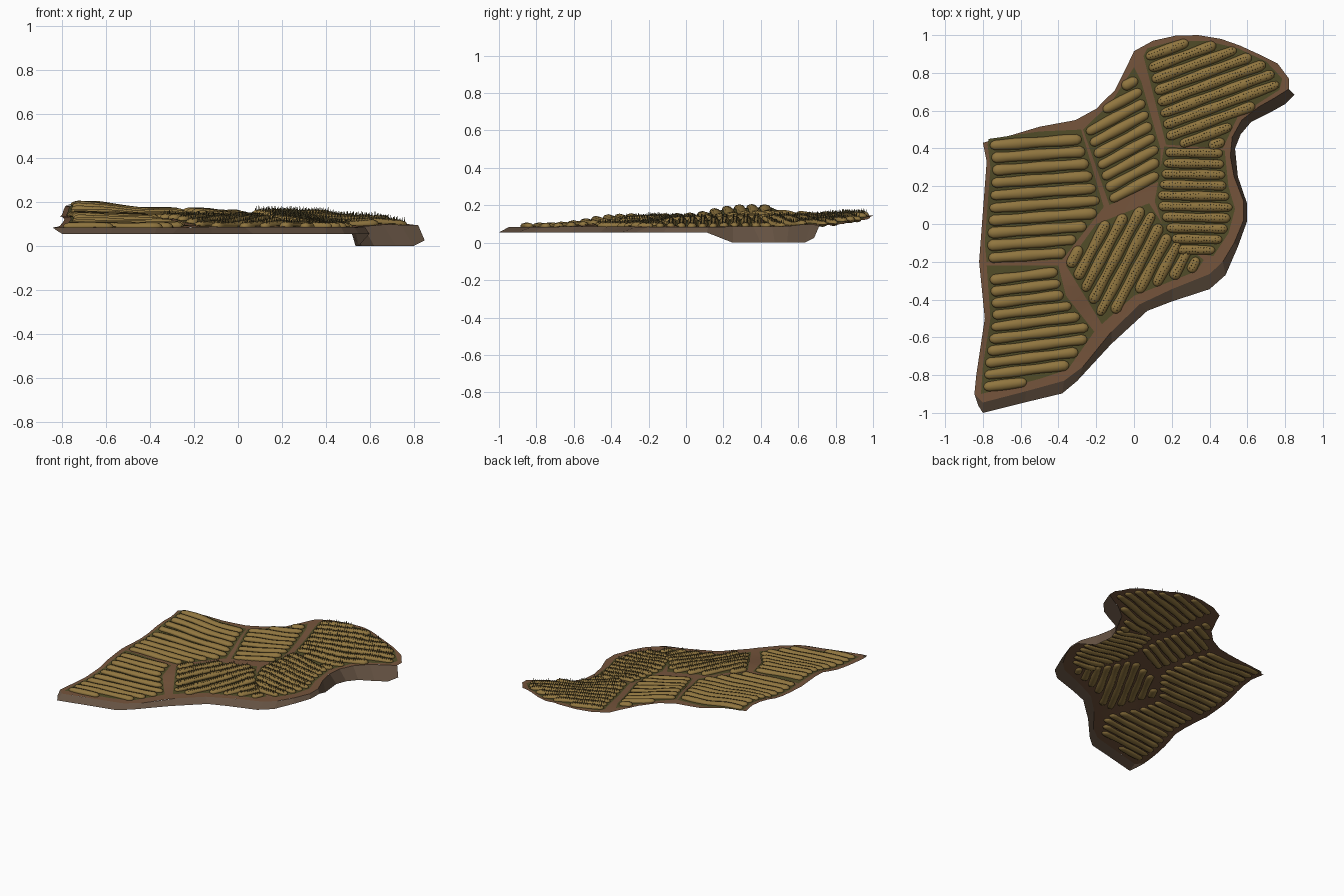
import bpy, bmesh, random
from math import sin, cos, pi, radians, sqrt
from mathutils import Vector, Matrix

if "Cube" in bpy.data.objects:
    bpy.data.objects.remove(bpy.data.objects["Cube"])

random.seed(4)


def material(name, rgb):
    m = bpy.data.materials.new(name)
    m.diffuse_color = (*rgb, 1)
    m.use_nodes = True
    m.node_tree.nodes["Principled BSDF"].inputs["Base Color"].default_value = m.diffuse_color
    return m


PATH = material("path_earth", (0.18, 0.09, 0.045))
BANK = material("bank_earth", (0.13, 0.085, 0.055))
SOIL = material("mossy_soil", (0.085, 0.075, 0.022))
RIDGE = material("furrow_soil", (0.28, 0.18, 0.05))
STALK = material("stalk", (0.10, 0.08, 0.03))

# Height control points (x, y, z) for the sloping hillside
CONTROL = [(-.82, -.9, .085), (-.8, -.2, .135), (-.8, .43, .185), (-.3, .53, .155),
           (0, .9, .145), (.3, 1, .145), (.6, .92, .12), (.82, .74, .095),
           (.52, .42, .085), (.58, .08, .083), (.4, -.25, .085), (.03, -.42, .085),
           (-.37, -.83, .083), (.1, .1, .12), (-.3, -.15, .125), (.15, .5, .13)]


def height(x, y):
    total = acc = 0
    for a, b, z in CONTROL:
        w = 1 / ((x - a) ** 2 + (y - b) ** 2 + .012) ** 2
        total += w
        acc += w * z
    return acc / total


def finish(bm, name, mat, smooth=False):
    me = bpy.data.meshes.new(name)
    bm.to_mesh(me)
    bm.free()
    me.materials.append(mat)
    for p in me.polygons:
        p.use_smooth = smooth
    ob = bpy.data.objects.new(name, me)
    bpy.context.collection.objects.link(ob)
    return ob


def sheet(name, outline, mat, lift):
    """Fill an outline, slice it into a grid and drape it on the hillside."""
    bm = bmesh.new()
    bm.faces.new([bm.verts.new((x, y, 0)) for x, y in outline])
    bmesh.ops.triangulate(bm, faces=bm.faces[:])
    for axis in (Vector((1, 0, 0)), Vector((0, 1, 0))):
        for i in range(-12, 13):
            bmesh.ops.bisect_plane(bm, geom=bm.verts[:] + bm.edges[:] + bm.faces[:],
                                   plane_co=axis * i * .081, plane_no=axis)
    for v in bm.verts:
        v.co.z = height(v.co.x, v.co.y) + lift
    bmesh.ops.recalc_face_normals(bm, faces=bm.faces[:])
    if sum(f.normal.z for f in bm.faces) < 0:
        bmesh.ops.reverse_faces(bm, faces=bm.faces[:])
    return finish(bm, name, mat, True)


# Ground sheet: back edge and front/right edge of the plot
BACK = [(-.835, -.8), (-.79, -.5), (-.82, -.2), (-.78, .33), (-.8, .43), (-.65, .47), (-.5, .515),
        (-.31, .55), (-.2, .61), (-.1, .71), (-.04, .83), (0, .915), (.1, .97), (.22, .997),
        (.34, 1), (.46, .98), (.56, .945), (.68, .89), (.76, .85), (.82, .77)]
FRONT = [(.82, .715), (.74, .665), (.66, .62), (.57, .55), (.52, .46), (.51, .36), (.53, .25),
         (.58, .12), (.58, .02), (.53, -.1), (.47, -.2), (.4, -.265), (.2, -.345), (.03, -.425),
         (-.12, -.57), (-.27, -.755), (-.37, -.83), (-.57, -.885), (-.8, -.945), (-.845, -.9)]
sheet("ground_paths", BACK + FRONT, PATH, 0)

# Sloping earth bank below the front and right edges
FOOT = [(.85, .685), (.8, .635), (.72, .59), (.62, .54), (.565, .475), (.535, .4), (.55, .25),
        (.598, .11), (.597, .01), (.55, -.12), (.485, -.27), (.4, -.345), (.2, -.41), (.07, -.46),
        (-.12, -.635), (-.3, -.83), (-.38, -.897), (-.58, -.945), (-.8, -1), (-.825, -.96)]
bm = bmesh.new()
rows = []
for i, (t, f) in enumerate(zip(FRONT, FOOT)):
    z = .025 if i == 0 else (0 if i < 7 else .055)
    if i == 19:
        z = .07
    rows.append((bm.verts.new((*t, height(*t))), bm.verts.new((*f, z))))
for (a, b), (c, d) in zip(rows, rows[1:]):
    bm.faces.new((a, b, d, c))
bmesh.ops.recalc_face_normals(bm, faces=bm.faces[:])
finish(bm, "earth_bank", BANK)

# Fields: outline, furrow angle, furrow spacing, has stalks
FIELDS = {
    "back_right": ([(.05, .89), (.17, .42), (.47, .4), (.55, .57), (.66, .64), (.77, .71), (.785, .77),
                    (.7, .86), (.55, .93), (.38, .97), (.2, .965), (.07, .93)], 20, .062, True),
    "back_middle": ([(0, .83), (.04, .75), (.14, .4), (.14, .23), (-.13, .1), (-.27, .5),
                     (-.12, .645)], 28, .062, False),
    "left": ([(-.775, .42), (-.77, .45), (-.5, .49), (-.28, .5), (-.16, .09), (-.38, -.19), (-.78, -.2),
              (-.79, -.1), (-.76, .3)], 4, .066, False),
    "front_left": ([(-.78, -.22), (-.4, -.22), (-.36, -.38), (-.21, -.57), (-.35, -.77), (-.5, -.82),
                    (-.81, -.9), (-.8, -.75), (-.76, -.5)], 7, .062, False),
    "front_middle": ([(-.36, -.22), (-.2, -.0), (.08, .11), (.17, -.03), (.37, -.19), (.33, -.25),
                      (.0, -.38), (-.17, -.53)], 62, .064, True),
    "right": ([(.16, .41), (.48, .39), (.5, .2), (.535, .08), (.5, -.05), (.42, -.17), (.22, -.14),
               (.15, -.0), (.11, .12)], -1, .057, True),
}


def spans(poly, y):
    """X intervals where a horizontal line crosses a polygon."""
    xs = []
    for (ax, ay), (bx, by) in zip(poly, poly[1:] + poly[:1]):
        if (ay > y) != (by > y):
            xs.append(ax + (y - ay) * (bx - ax) / (by - ay))
    xs.sort()
    return zip(xs[::2], xs[1::2])


def furrow(bm, place, x0, x1, y, width):
    """Rounded, slightly uneven earth ridge following the slope."""
    n, sides, rings = 14, 8, []
    phase = random.uniform(0, 6)
    for i in range(n + 1):
        u = -cos(pi * i / n)
        x = (x0 + x1) / 2 + u * (x1 - x0) / 2
        end = min(x - x0, x1 - x) / .028
        s = max(.12, sqrt(max(0, 1 - (1 - min(end, 1)) ** 2)))
        s *= 1 + .08 * sin(phase + 25 * x)
        cx, cy = place(x, y)
        base = height(cx, cy) + .004
        ring = []
        for k in range(sides):
            a = 2 * pi * k / sides
            px, py = place(x, y + cos(a) * width / 2 * s)
            ring.append(bm.verts.new((px, py, base + sin(a) * .018 * s)))
        rings.append(ring)
    for p, q in zip(rings, rings[1:]):
        for k in range(sides):
            j = (k + 1) % sides
            bm.faces.new((p[k], q[k], q[j], p[j]))
    bm.faces.new(rings[0])
    bm.faces.new(rings[-1][::-1])


def stalk(bm, x, y, z):
    """Tiny upright three-sided spike."""
    h, r, turn = random.uniform(.014, .022), .003, random.uniform(0, 6)
    tip = bm.verts.new((x, y, z + h))
    foot = [bm.verts.new((x + r * cos(turn + k * 2 * pi / 3), y + r * sin(turn + k * 2 * pi / 3), z - .003))
            for k in range(3)]
    for k in range(3):
        bm.faces.new((foot[k], foot[(k + 1) % 3], tip))


for name, (outline, angle, step, stalks) in FIELDS.items():
    sheet(name + "_field", outline, SOIL, .003)
    c, s = cos(radians(angle)), sin(radians(angle))
    turned = [(x * c + y * s, -x * s + y * c) for x, y in outline]
    place = lambda x, y: (x * c - y * s, x * s + y * c)
    low, high = min(p[1] for p in turned), max(p[1] for p in turned)
    bm, bs = bmesh.new(), bmesh.new()
    y = low + step * .55
    while y < high - step * .3:
        for x0, x1 in spans(turned, y):
            x0, x1 = x0 + .012, x1 - .012
            if x1 - x0 < .05:
                continue
            furrow(bm, place, x0, x1, y, step * .86)
            x = x0 + .02
            while stalks and x < x1 - .015:
                for off in (-.009, .009):
                    px, py = place(x, y + off + random.uniform(-.003, .003))
                    stalk(bs, px, py, height(px, py) + .019)
                x += .015
        y += step
    bmesh.ops.recalc_face_normals(bm, faces=bm.faces[:])
    finish(bm, name + "_furrows", RIDGE, True)
    if stalks:
        finish(bs, name + "_stalks", STALK)
    else:
        bs.free()
